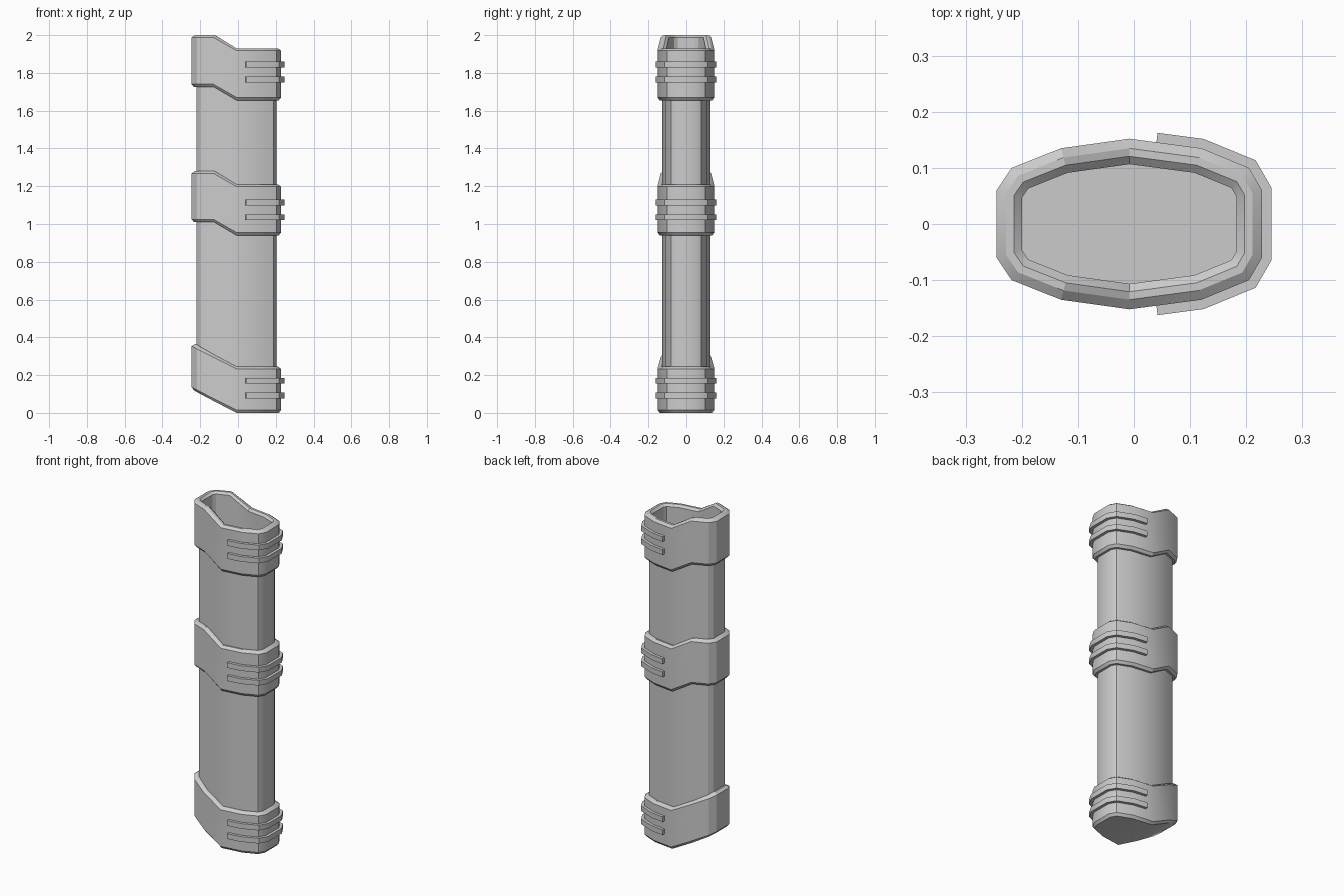
import bpy
import math
from mathutils import Vector

cube = bpy.data.objects.get("Cube")
if cube:
    bpy.data.objects.remove(cube, do_unlink=True)

# One plain grey for every part
grey = bpy.data.materials.new("plain grey")
grey.use_nodes = True
colour = (0.6, 0.6, 0.6, 1)
grey.diffuse_color = colour
grey.node_tree.nodes["Principled BSDF"].inputs["Base Color"].default_value = colour

# Half of the collar outline, left end to right end; the other half is mirrored
HALF = [(-0.245, 0.06), (-0.218, 0.1), (-0.13, 0.135), (-0.008, 0.152),
        (0.12, 0.135), (0.205, 0.1), (0.228, 0.06)]


def outline(half, inset):
    """Closed clockwise outline, moved inwards by inset with mitred corners."""
    pts = [Vector(p) for p in half] + [Vector((x, -y)) for x, y in reversed(half)]
    result = []
    for i, p in enumerate(pts):
        d1 = (p - pts[i - 1]).normalized()
        d2 = (pts[(i + 1) % len(pts)] - p).normalized()
        n1, n2 = Vector((-d1.y, d1.x)), Vector((-d2.y, d2.x))
        result.append(p - inset * (n1 + n2) / (1 + n1.dot(n2)))
    return result


def loft(name, rings, cap_start=False, cap_end=False):
    """Skin a list of rings; caps are strips of quads across the ring."""
    n = len(rings[0])
    verts = [v for ring in rings for v in ring]
    faces = []
    for r in range(len(rings) - 1):
        a, b = r * n, (r + 1) * n
        for i in range(n):
            j = (i + 1) % n
            faces.append((a + i, b + i, b + j, a + j))
    last = (len(rings) - 1) * n
    for i in range(n // 2 - 1):
        quad = (i, i + 1, n - 2 - i, n - 1 - i)
        if cap_start:
            faces.append(quad)
        if cap_end:
            faces.append(tuple(last + k for k in reversed(quad)))
    mesh = bpy.data.meshes.new(name)
    mesh.from_pydata(verts, [], faces)
    mesh.materials.append(grey)
    mesh.shade_smooth()
    mesh.set_sharp_from_angle(angle=math.radians(30))
    obj = bpy.data.objects.new(name, mesh)
    bpy.context.collection.objects.link(obj)
    return obj


def ring(inset, z, rise=None):
    """Ring at height z, lifted at each outline point by rise."""
    rise = rise or [0] * len(HALF)
    lifts = rise + rise[::-1]
    return [(p.x, p.y, z + h) for p, h in zip(outline(HALF, inset), lifts)]


BODY_INSET, RIM_INSET, BORE_INSET = 0.025, 0.031, 0.045
STEP = [0.07 if x < -0.1 else 0 for x, y in HALF]
SLOPE = [max(0, -0.12 * (x + 0.008) / 0.237) for x, y in HALF]

# Body shell
loft("body", [ring(BODY_INSET, 0.2), ring(BODY_INSET, 1.8)])


def collar_rings(low, high, rise):
    """Chamfered outer wall of a collar."""
    return [ring(0.012, low, rise), ring(0, low + 0.015, rise),
            ring(0, high - 0.012, rise), ring(0.017, high, rise)]


# Mouth collar with its rim and the deep bore
loft("mouth_collar",
     [ring(BODY_INSET, 1.655, STEP)] + collar_rings(1.655, 1.93, STEP)
     + [ring(RIM_INSET, 1.93, STEP), ring(BORE_INSET, 1.918, STEP),
        ring(BORE_INSET, 0.25)], cap_end=True)

# Middle collar
loft("middle_collar",
     [ring(BODY_INSET, 0.94, STEP)] + collar_rings(0.94, 1.21, STEP)
     + [ring(BODY_INSET, 1.21, STEP)])

# Tip collar, closed underneath
loft("tip_collar",
     collar_rings(0, 0.245, SLOPE) + [ring(BODY_INSET, 0.245, SLOPE)],
     cap_start=True)

# Paired grip ridges wrapping the right end of each collar
ridge_half = HALF[:4] + [(0.04, 0.1456)] + HALF[4:]
inner = outline(ridge_half, 0.01)[4:-4]
outer = outline(ridge_half, -0.017)[4:-4]
for collar, base in (("mouth", 1.75), ("middle", 1.02), ("tip", 0.077)):
    for level, z in (("lower", base), ("upper", base + 0.078)):
        top = z + 0.031
        stations = [[(a.x, a.y, z), (a.x, a.y, top), (b.x, b.y, top), (b.x, b.y, z)]
                    for a, b in zip(inner, outer)]
        loft(f"{collar}_{level}_ridge", stations, True, True)
